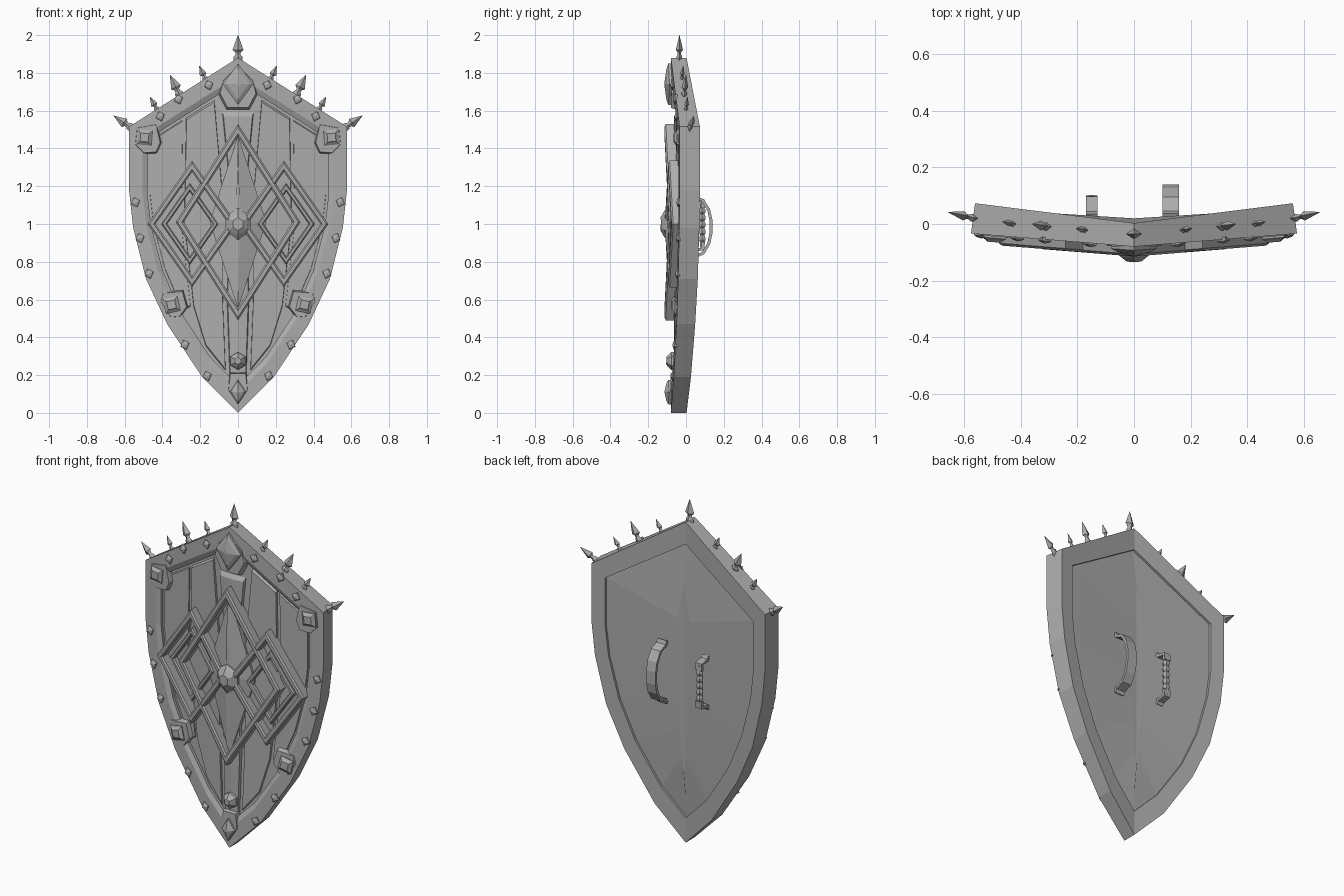
import bpy, bmesh, math
from mathutils import Vector

cube = bpy.data.objects.get("Cube")
if cube:
    bpy.data.objects.remove(cube)

steel = bpy.data.materials.new("grey_steel")
steel.use_nodes = True
steel.diffuse_color = (0.42, 0.42, 0.42, 1)
steel.node_tree.nodes["Principled BSDF"].inputs["Base Color"].default_value = (0.42, 0.42, 0.42, 1)
BEND = 0.08          # how far the front sweeps back per unit of width


def finish(name, bm, mirror=False):
    if mirror:
        bmesh.ops.mirror(bm, geom=bm.verts[:] + bm.edges[:] + bm.faces[:],
                         axis='X', merge_dist=0.0005)
    bmesh.ops.recalc_face_normals(bm, faces=bm.faces[:])
    mesh = bpy.data.meshes.new(name)
    bm.to_mesh(mesh)
    bm.free()
    mesh.materials.append(steel)
    obj = bpy.data.objects.new(name, mesh)
    bpy.context.collection.objects.link(obj)
    return obj


def loft(name, loops, closed=True, caps=True, ring=False, mirror=True):
    """Bridge (points, y, bend) outlines in the xz plane, folded about x = 0."""
    bm = bmesh.new()
    rows = [[bm.verts.new((x, y + bend * abs(x), z)) for x, z in pts]
            for pts, y, bend in loops]
    pairs = list(zip(rows, rows[1:])) + ([(rows[-1], rows[0])] if ring else [])
    n = len(rows[0])
    for a, b in pairs:
        for i in range(n if closed else n - 1):
            j = (i + 1) % n
            bm.faces.new((a[i], a[j], b[j], b[i]))
    if caps:
        bm.faces.new(rows[0])
        bm.faces.new(rows[-1])
    return finish(name, bm, mirror)


def blend(a, b, t):
    return [(p[0] + (q[0] - p[0]) * t, p[1] + (q[1] - p[1]) * t) for p, q in zip(a, b)]


def shrink(pts, k):
    cx = sum(p[0] for p in pts) / len(pts)
    cz = sum(p[1] for p in pts) / len(pts)
    return [(cx + (x - cx) * k, cz + (z - cz) * k) for x, z in pts]


def plate(name, pts, y0, y1, k=0.9, mirror=True):
    return loft(name, [(pts, y0, BEND), (pts, (y0 + y1) / 2, BEND),
                       (shrink(pts, k), y1, BEND)], mirror=mirror)


def polygon(x, z, rx, rz, sides, turn=0.0):
    return [(x + rx * math.sin(turn + math.tau * i / sides),
             z + rz * math.cos(turn + math.tau * i / sides)) for i in range(sides)]


def gem(name, x, z, rx, rz, base, height, sides=4, turn=0.0, top=0.08):
    """Faceted stud standing on the front face."""
    pts = polygon(x, z, rx, rz, sides, turn)
    return loft(name, [(pts, base + 0.008, BEND), (pts, base - height * 0.35, BEND),
                       (shrink(pts, 0.72), base - height * 0.7, BEND),
                       (shrink(pts, top), base - height, BEND)], mirror=x > 0)


# Shield body: rim, recessed front, and a recessed back raised along its spine
outer = [(0, 1.88), (0.577, 1.515), (0.577, 1.18), (0.555, 0.98), (0.487, 0.71),
         (0.375, 0.47), (0.19, 0.19), (0, 0)]
inner = [(0, 1.75), (0.48, 1.448), (0.48, 1.16), (0.46, 0.99), (0.397, 0.75),
         (0.3, 0.53), (0.147, 0.295), (0, 0.145)]
back = [(x * 0.975, z) for x, z in outer]
spine = [(x * 0.08, 1.0 + (z - 1.0) * 0.7) for x, z in inner]
loft("shield_body", [
    (spine, 0.02, 0.06), (inner, -0.01, 0.125), (inner, 0.003, 0.125), (back, 0.003, 0.125),
    (outer, -0.08, BEND), (blend(outer, inner, 0.74), -0.08, BEND),
    (inner, -0.066, BEND), (inner, -0.05, BEND)], closed=False)

# Tapered planks set into the front
centre = [(0, 1.6), (0.085, 1.6), (0.045, 1.2), (0.06, 0.6), (0.045, 0.2), (0, 0.16)]
loft("centre_plank", [(centre, -0.045, BEND),
                      ([(x * 0.9, z - 0.03 * (z > 1.5)) for x, z in centre], -0.064, BEND)],
     closed=False)
inner_plank = [(0.125, 1.66), (0.275, 1.565), (0.285, 1.0), (0.235, 0.56),
               (0.17, 0.35), (0.065, 0.22), (0.08, 0.6), (0.085, 1.2)]
outer_plank = [(0.292, 1.555), (0.467, 1.445), (0.467, 1.16), (0.447, 0.99),
               (0.387, 0.76), (0.292, 0.54), (0.25, 0.56), (0.3, 1.0)]
for name, pts, depth in (("inner_planks", inner_plank, -0.062),
                         ("outer_planks", outer_plank, -0.057)):
    loft(name, [(pts, -0.045, BEND), (shrink(pts, 0.98), depth, BEND)])


# Interlaced diamond lattice
def diamond(x, z, hw, hh):
    return [(x, z + hh), (x + hw, z), (x, z - hh), (x - hw, z)]


def frame(name, x, hw, hh, width, y, z=1.0):
    k = 1 - width / (hw * hh / math.hypot(hw, hh))
    out, hole = diamond(x, z, hw, hh), diamond(x, z, hw * k, hh * k)
    half = x == 0
    if half:
        out, hole = out[:3], hole[:3]
    loft(name, [(out, -0.045, BEND), (out, y + 0.008, BEND), (blend(out, hole, 0.25), y, BEND),
                (blend(out, hole, 0.75), y, BEND), (hole, y + 0.008, BEND), (hole, -0.045, BEND)],
         closed=not half, caps=False, ring=True)


frame("tall_diamond_frame", 0, 0.33, 0.52, 0.036, -0.115, 1.01)
frame("side_diamond_frames", 0.243, 0.235, 0.335, 0.034, -0.114)
frame("small_diamond_frames", 0.255, 0.15, 0.215, 0.024, -0.09)

# Long pointed blade with a central ridge
blade = diamond(0, 1.01, 0.15, 0.46)[:3]
ridge = [(0, 1.42), (0.012, 1.01), (0, 0.6)]
loft("centre_blade", [(blade, -0.045, BEND), (blade, -0.075, BEND), (ridge, -0.1, BEND)],
     closed=False)

# Bosses along the centre line
gem("centre_boss", 0, 1.0, 0.075, 0.085, -0.085, 0.05, 6, top=0.4)
gem("lower_boss", 0, 0.275, 0.045, 0.047, -0.065, 0.04, 6, top=0.4)

# Crest and foot plates with their gems
plate("crest_plate", [(0, 1.85), (0.085, 1.765), (0.105, 1.69), (0.06, 1.605),
                      (-0.06, 1.605), (-0.105, 1.69), (-0.085, 1.765)],
      -0.03, -0.085, mirror=False)
gem("crest_gem", 0, 1.74, 0.08, 0.11, -0.083, 0.03, top=0.15)
plate("foot_plate", [(0, 0.04), (0.055, 0.12), (0.045, 0.215), (-0.045, 0.215), (-0.055, 0.12)],
      -0.03, -0.085, mirror=False)
gem("foot_gem", 0, 0.11, 0.042, 0.065, -0.083, 0.03)

# Bracket plates with square gems on the rim
plate("upper_brackets", [(0.43, 1.535), (0.54, 1.515), (0.55, 1.42), (0.5, 1.37),
                         (0.43, 1.375), (0.405, 1.43)], -0.03, -0.084)
plate("lower_brackets", [(0.29, 0.65), (0.4, 0.64), (0.415, 0.59), (0.36, 0.505),
                         (0.31, 0.5), (0.265, 0.56)], -0.03, -0.084)
gem("upper_square_gems", 0.495, 1.458, 0.056, 0.056, -0.082, 0.022, 4, math.radians(40), 0.55)
gem("lower_square_gems", 0.352, 0.572, 0.056, 0.056, -0.082, 0.022, 4, math.radians(58), 0.55)

# Small studs around the rim
rim_studs = [(0.155, 1.735), (0.315, 1.66), (0.412, 1.57), (0.542, 1.115), (0.519, 0.925),
             (0.471, 0.737), (0.281, 0.36), (0.163, 0.195)]
for i, (x, z) in enumerate(rim_studs):
    gem(f"rim_studs_{i + 1}", x, z, 0.025, 0.028, -0.08, 0.014, 4, 0.35)


# Spikes along the top edge, flattened front to back
def lathe(name, base, direction, profile, sides=6, squash=1.0, mirror=False):
    bm = bmesh.new()
    axis = Vector(direction).normalized()
    depth = Vector((0, 1, 0))
    depth = (depth - axis * depth.dot(axis)).normalized()
    width = depth.cross(axis)
    rows = []
    for r, h in profile:
        angles = [math.tau * i / sides for i in range(sides)]
        rows.append([bm.verts.new(Vector(base) + axis * h + width * (r * math.cos(a))
                                  + depth * (r * squash * math.sin(a))) for a in angles])
    for a, b in zip(rows, rows[1:]):
        for i in range(sides):
            j = (i + 1) % sides
            bm.faces.new((a[i], a[j], b[j], b[i]))
    bm.faces.new(rows[0])
    bm.faces.new(rows[-1])
    return finish(name, bm, mirror)


spikes = [((0, -0.035, 1.87), (0, -0.035, 2.0)), ((0.172, -0.022, 1.765), (0.205, -0.015, 1.837)),
          ((0.308, -0.01, 1.68), (0.36, 0, 1.79)), ((0.428, 0, 1.605), (0.466, 0.008, 1.673)),
          ((0.565, 0.02, 1.51), (0.658, 0.042, 1.573))]
for i, (a, b) in enumerate(spikes):
    d = Vector(b) - Vector(a)
    L = d.length
    w = 0.2 * L + 0.003
    lathe(f"top_spikes_{i + 1}", a, d,
          [(w * 0.8, -0.02), (w * 0.8, L * 0.13), (w * 0.5, L * 0.2), (w * 0.5, L * 0.3),
           (w, L * 0.4), (0.001, L)], 4, 0.65, mirror=i > 0)


# Handles on the back, bent from flat bands
def band(name, path, x0, x1, thickness):
    bm = bmesh.new()
    left, right = [[bm.verts.new((x, y, z)) for y, z in path] for x in (x0, x1)]
    for i in range(len(path) - 1):
        bm.faces.new((left[i], left[i + 1], right[i + 1], right[i]))
    obj = finish(name, bm)
    thick = obj.modifiers.new("thickness", 'SOLIDIFY')
    thick.thickness = thickness
    thick.offset = 0


strap = [(0.03, 1.168), (0.04, 1.145), (0.09, 1.125), (0.12, 1.075), (0.132, 1.02)]
band("arm_strap", strap + [(y, 1.97 - z) for y, z in reversed(strap)], 0.1, 0.16, 0.016)

arm = [(0.028, 1.15), (0.04, 1.13), (0.09, 1.122), (0.091, 1.085)]
band("upper_grip_arm", arm, -0.17, -0.13, 0.018)
band("lower_grip_arm", [(y, 1.99 - z) for y, z in arm], -0.17, -0.13, 0.018)

# Ribbed hand grip between the two arms
ribs = [(0.015, -0.12)]
for i in range(5):
    h = -0.075 + i * 0.0375
    ribs += [(0.013, h - 0.016), (0.02, h - 0.006), (0.02, h + 0.006)]
ribs += [(0.013, 0.09), (0.015, 0.12)]
lathe("hand_grip", (-0.15, 0.086, 0.995), (0, 0, 1), ribs)
